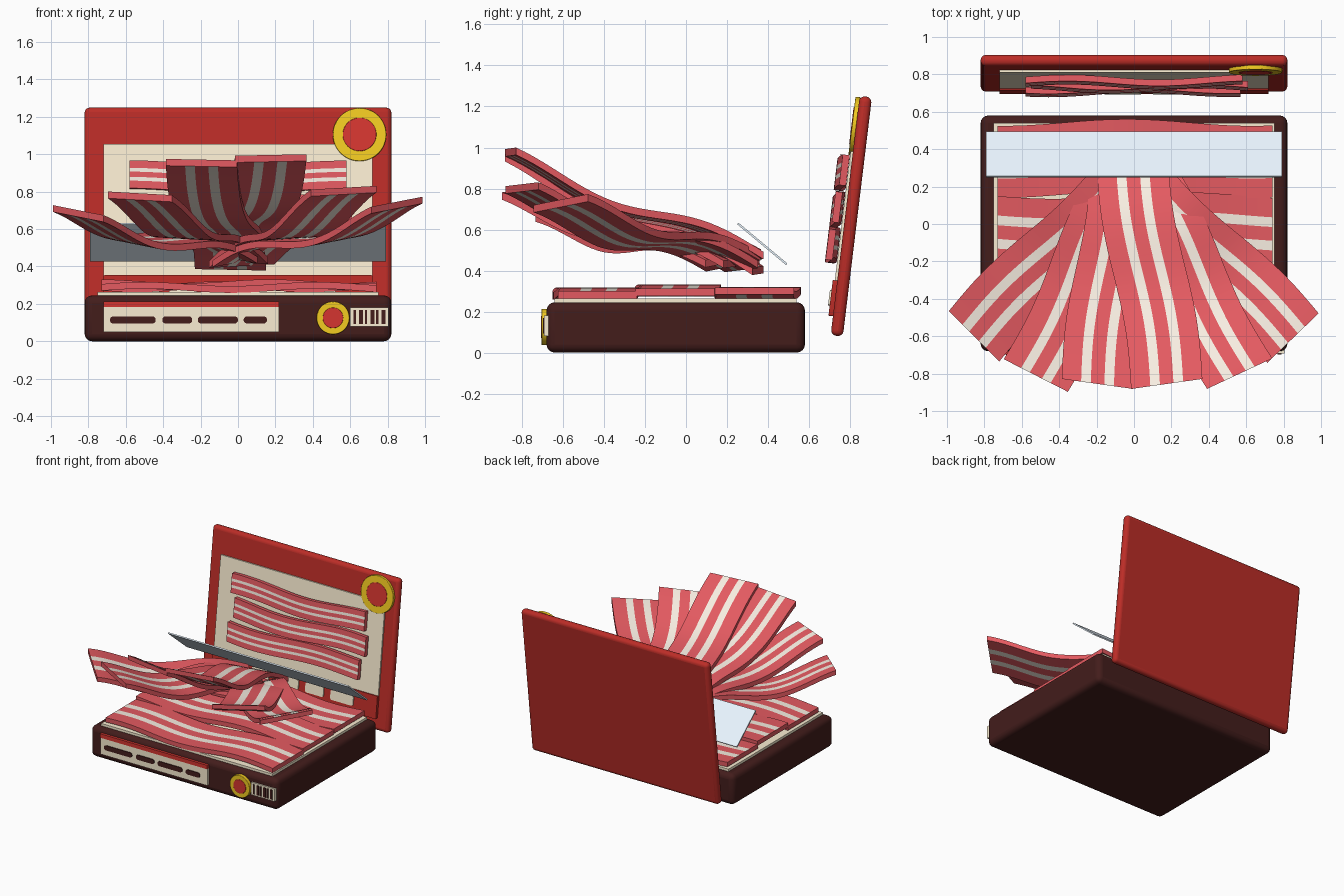
import bpy, bmesh, math
from mathutils import Matrix, Vector

if "Cube" in bpy.data.objects:
    bpy.data.objects.remove(bpy.data.objects["Cube"])


def material(name, rgb):
    m = bpy.data.materials.new(name)
    m.diffuse_color = (*[c ** 2.2 for c in rgb], 1)   # screen colour to linear
    m.use_nodes = True
    m.node_tree.nodes["Principled BSDF"].inputs["Base Color"].default_value = m.diffuse_color
    return m


BROWN = material("dark_brown", (0.27, 0.135, 0.13))
RED = material("lid_red", (0.73, 0.19, 0.17))
CREAM = material("cream", (0.98, 0.93, 0.82))
YELLOW = material("yellow", (0.95, 0.79, 0.15))
BADGE = material("badge_red", (0.83, 0.22, 0.20))
MEAT = material("meat", (0.89, 0.355, 0.38))
FAT = material("fat", (0.97, 0.93, 0.88))
GLASS = material("pale_blue", (0.91, 0.96, 1.0))
I = Matrix.Identity(4)
LID = Matrix.Translation((0, 0.806, 0.665)) @ Matrix.Rotation(-0.121, 4, 'X')


def finish(name, bm, mats, frame=I, bevel=0):
    bmesh.ops.recalc_face_normals(bm, faces=bm.faces)
    me = bpy.data.meshes.new(name)
    bm.to_mesh(me)
    bm.free()
    for m in mats:
        me.materials.append(m)
    me.shade_smooth()
    me.set_sharp_from_angle(angle=math.radians(35))
    ob = bpy.data.objects.new(name, me)
    bpy.context.collection.objects.link(ob)
    ob.matrix_world = frame
    if bevel:
        mod = ob.modifiers.new("round", 'BEVEL')
        mod.width, mod.segments = bevel, 4
    return ob


def box(name, x, y, z, mat, frame=I, bevel=0):
    bm = bmesh.new()
    bmesh.ops.create_cube(bm, size=1)
    for v in bm.verts:
        v.co = [r[0] + (c + 0.5) * (r[1] - r[0]) for c, r in zip(v.co, (x, y, z))]
    return finish(name, bm, [mat], frame, bevel)


def plate(name, x, y, z, r, mat, frame=I, n=6):
    """Plate facing -y with corners rounded in the xz plane."""
    bm = bmesh.new()
    pts = []
    for q, (cx, cz) in enumerate(((x[1] - r, z[1] - r), (x[0] + r, z[1] - r),
                                  (x[0] + r, z[0] + r), (x[1] - r, z[0] + r))):
        for k in range(n + 1):
            a = math.pi / 2 * (q + k / n)
            pts.append((cx + r * math.cos(a), y[0], cz + r * math.sin(a)))
    f = bm.faces.new([bm.verts.new(p) for p in pts])
    ext = bmesh.ops.extrude_face_region(bm, geom=[f])["geom"]
    for v in ext:
        if isinstance(v, bmesh.types.BMVert):
            v.co.y = y[1]
    bmesh.ops.remove_doubles(bm, verts=bm.verts, dist=1e-5)
    return finish(name, bm, [mat], frame)


def disc(name, c, r, depth, mat, frame=I):
    bm = bmesh.new()
    m = Matrix.Translation(c) @ Matrix.Rotation(math.pi / 2, 4, 'X')
    bmesh.ops.create_cone(bm, cap_ends=True, segments=48, radius1=r, radius2=r,
                          depth=depth, matrix=m)
    return finish(name, bm, [mat], frame, 0.004)


def strip(name, path, side, width, thick, frame=I, up=(0, 0, 1), n=28):
    """Wavy slab with two fat bands on its upper and lower faces."""
    bm = bmesh.new()
    side, up = Vector(side).normalized(), Vector(up)
    across = (-0.5, -0.23, -0.095, 0.095, 0.23, 0.5)
    rings = []
    for i in range(n + 1):
        p = Vector(path(i / n))
        top = [p + side * width * u + up * thick / 2 for u in across]
        low = [p + side * width * u - up * thick / 2 for u in reversed(across)]
        rings.append([bm.verts.new(c) for c in top + low])
    for a, b in zip(rings, rings[1:]):
        for j in range(12):
            k = (j + 1) % 12
            f = bm.faces.new((a[j], a[k], b[k], b[j]))
            f.material_index = int(j in (1, 3, 7, 9))
    bm.faces.new(rings[0])
    bm.faces.new(rings[-1])
    return finish(name, bm, [MEAT, FAT], frame)


def wave(t, cycles, phase=0):
    return math.sin(2 * math.pi * cycles * t + phase)


# Base box and its liner
box("base_box", (-0.82, 0.82), (-0.68, 0.58), (0, 0.245), BROWN, bevel=0.04)
box("liner", (-0.75, 0.75), (-0.64, 0.54), (0.2, 0.264), CREAM)

# Strips lying on the base
for i, (y, z) in enumerate(((-0.44, 0.288), (-0.04, 0.302), (0.35, 0.292))):
    strip(f"tray_strip_{i + 1}",
          lambda t: (-0.73 + 1.47 * t, y + 0.018 * wave(t, 1.1, i * 1.3 + 2),
                     z + 0.011 * wave(t, 1.6, i * 1.7)),
          (0, 1, 0), 0.385, 0.036)

# Front label with its dashes
plate("front_label", (-0.72, 0.22), (-0.694, -0.67), (0.05, 0.21), 0.005, CREAM)
box("front_label_band", (-0.72, 0.22), (-0.699, -0.67), (0.182, 0.213), BADGE)
DASHES = ((-0.685, -0.44), (-0.405, -0.245), (-0.215, 0.0), (0.03, 0.155))
for i, x in enumerate(DASHES):
    plate(f"front_dash_{i + 1}", x, (-0.70, -0.69), (0.095, 0.133), 0.018, BROWN)

# Front badge and striped patch
disc("front_badge_ring", (0.508, -0.69, 0.125), 0.088, 0.03, YELLOW)
disc("front_badge_centre", (0.508, -0.693, 0.125), 0.055, 0.03, BADGE)
box("bar_patch", (0.6, 0.805), (-0.692, -0.67), (0.08, 0.18), CREAM)
for i, w in enumerate((0.012, 0.02, 0.012, 0.022, 0.014, 0.02)):
    x = 0.618 + i * 0.03
    box(f"bar_{i + 1}", (x, x + w), (-0.697, -0.69), (0.092, 0.168), BROWN)

# Leaning lid, in its own frame
box("lid", (-0.82, 0.82), (-0.03, 0.03), (-0.588, 0.588), RED, LID, 0.027)
box("lid_panel", (-0.72, 0.72), (-0.042, -0.02), (-0.32, 0.387), CREAM, LID)
plate("lid_bar", (-0.72, 0.72), (-0.052, -0.02), (-0.495, -0.32), 0.008, RED, LID)
for i, x in enumerate(((-0.58, -0.42), (-0.37, -0.22), (-0.16, 0.04),
                       (0.10, 0.26), (0.32, 0.52))):
    plate(f"lid_dash_{i + 1}", x, (-0.06, -0.05), (-0.445, -0.37), 0.015, CREAM, LID)
disc("lid_badge_ring", (0.65, -0.038, 0.438), 0.143, 0.024, YELLOW, LID)
disc("lid_badge_centre", (0.65, -0.041, 0.438), 0.09, 0.024, BADGE, LID)
for i, (x0, x1, z) in enumerate(((-0.58, 0.58, 0.205), (-0.55, 0.61, 0.025),
                                 (-0.58, 0.57, -0.15))):
    strip(f"lid_strip_{i + 1}",
          lambda t: (x0 + (x1 - x0) * t, -0.072 + 0.012 * wave(t, 1.2, i * 2),
                     z + 0.014 * wave(t, 1, i * 0.8 + 1.5)),
          (0, 0, 1), 0.15, 0.034, LID, (0, -1, 0))

# Fan of strips: base point, end point, plan angle, roll
FAN = (((-0.03, 0.23, 0.46), (-0.855, -0.60, 0.645), -45, -0.14),
       ((-0.01, 0.27, 0.44), (-0.525, -0.81, 0.735), -27, -0.05),
       ((-0.04, 0.35, 0.40), (-0.195, -0.855, 0.915), -8, -0.02),
       ((-0.01, 0.35, 0.47), (0.175, -0.855, 0.94), 8, 0.02),
       ((0.02, 0.27, 0.42), (0.565, -0.80, 0.765), 25, 0.05),
       ((0.0, 0.23, 0.44), (0.85, -0.61, 0.69), 44, 0.14))
for i, (a, b, deg, roll) in enumerate(FAN):
    ang = math.radians(deg)
    side = Vector((math.cos(ang), math.sin(ang), roll))
    a, b = Vector(a), Vector(b)
    strip(f"fan_strip_{i + 1}",
          lambda t: a.lerp(b, t) + side * 0.018 * wave(t, 1) * (-1) ** i
          + Vector((0, 0, 0.04 * wave(t, 1.2))),
          side, 0.385, 0.036)

# Tilted pane above the fan's root
pane = Matrix.Translation((0, 0.372, 0.53)) @ Matrix.Rotation(-0.695, 4, 'X')
box("pane", (-0.79, 0.79), (-0.155, 0.155), (-0.005, 0.005), GLASS, pane)
